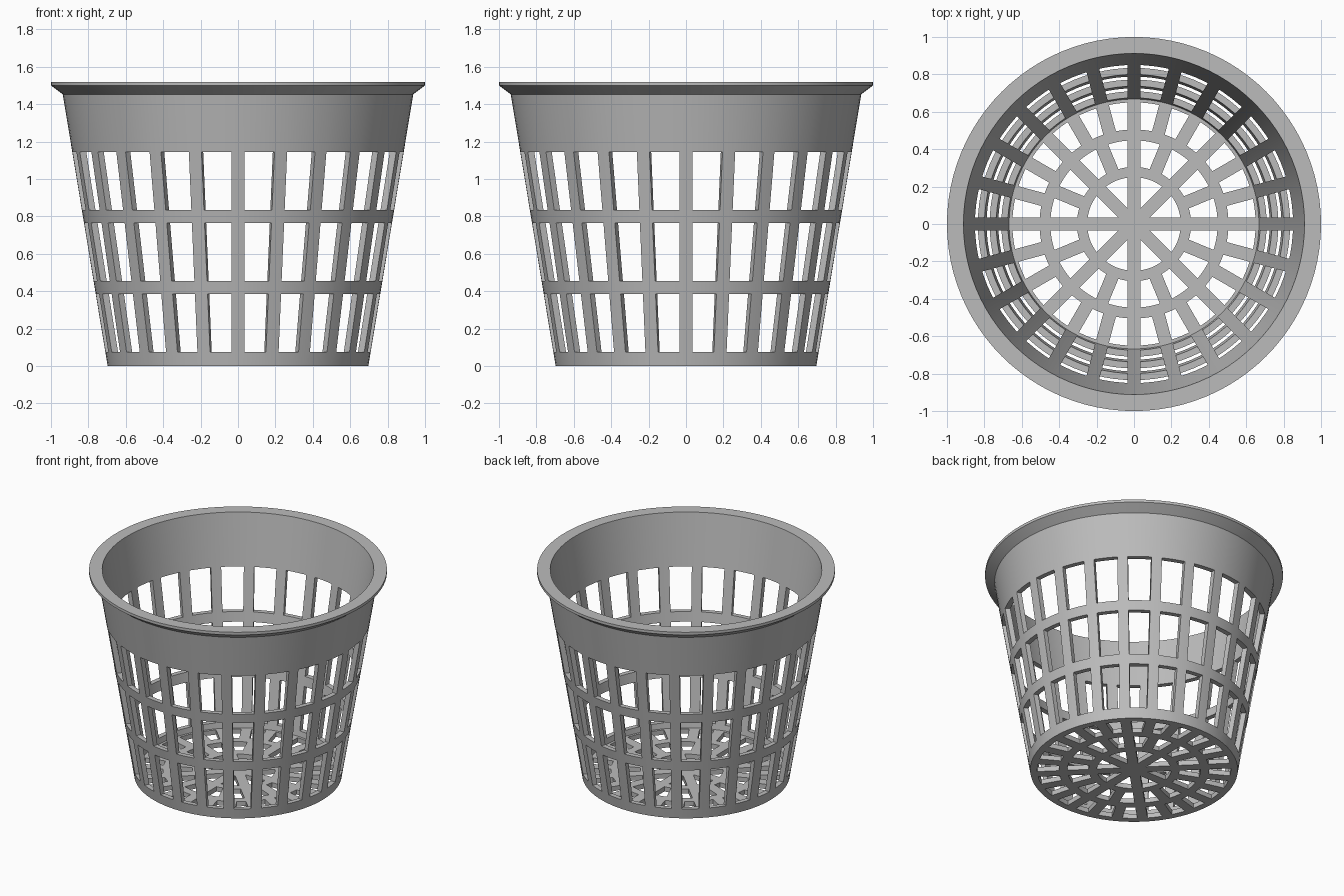
import bpy, bmesh
from math import sin, cos, asin, pi

cube = bpy.data.objects.get("Cube")
if cube:
    bpy.data.objects.remove(cube)

SEGMENTS = 96
HALF_BAR = 0.035      # half the width of every rib and spoke

grey = bpy.data.materials.new("grey plastic")
grey.use_nodes = True
grey.diffuse_color = (0.5, 0.5, 0.5, 1)
grey.node_tree.nodes["Principled BSDF"].inputs["Base Color"].default_value = (0.5, 0.5, 0.5, 1)


def add_object(name, bm):
    bmesh.ops.recalc_face_normals(bm, faces=bm.faces)
    mesh = bpy.data.meshes.new(name)
    bm.to_mesh(mesh)
    bm.free()
    mesh.materials.append(grey)
    obj = bpy.data.objects.new(name, mesh)
    bpy.context.collection.objects.link(obj)
    return obj


def lathe(name, profile):
    """Closed solid of revolution; the profile starts and ends on the axis."""
    bm = bmesh.new()
    rings = []
    for r, z in profile:
        if r == 0:
            rings.append([bm.verts.new((0, 0, z))] * SEGMENTS)
        else:
            rings.append([bm.verts.new((r * cos(2 * pi * i / SEGMENTS),
                                        r * sin(2 * pi * i / SEGMENTS), z))
                          for i in range(SEGMENTS)])
    for low, high in zip(rings, rings[1:]):
        for i in range(SEGMENTS):
            j = (i + 1) % SEGMENTS
            bm.faces.new(list(dict.fromkeys((low[i], low[j], high[j], high[i]))))
    return add_object(name, bm)


def arc(r, step, count=6):
    """Arc between two neighbouring bars of constant width."""
    start = asin(HALF_BAR / r)
    return [(r, start + (step - 2 * start) * i / count) for i in range(count + 1)]


def add_slots(bm, n, r0, r1, z0, z1):
    """Ring of n prisms that leave n parallel-sided bars between them."""
    step = 2 * pi / n
    inner = arc(r0, step) if r0 else [(HALF_BAR / sin(step / 2), step / 2)]
    outline = arc(r1, step) + inner[::-1]
    for k in range(n):
        low, high = [[bm.verts.new((r * cos(a + k * step), r * sin(a + k * step), z))
                      for r, a in outline] for z in (z0, z1)]
        bm.faces.new(low[::-1])
        bm.faces.new(high)
        for i in range(len(low)):
            j = (i + 1) % len(low)
            bm.faces.new((low[i], low[j], high[j], high[i]))


# Tapered pot with floor and flared rim
basket = lathe("basket", [(0, 0), (0.697, 0), (0.937, 1.453), (1, 1.5), (1, 1.52),
                          (0.912, 1.52), (0.668, 0.035), (0, 0.035)])

# Openings: three rows in the wall, three rings in the floor
bm = bmesh.new()
for z in (0.075, 0.455, 0.835):
    add_slots(bm, 24, 0.55, 1.1, z, z + 0.31)
for n, r0, r1 in ((8, 0, 0.25), (16, 0.305, 0.447), (24, 0.505, 0.65)):
    add_slots(bm, n, r0, r1, -0.02, 0.055)
cutter = add_object("slot_cutter", bm)
cutter.hide_render = True

cut = basket.modifiers.new("slots", "BOOLEAN")
cut.operation = "DIFFERENCE"
cut.solver = "EXACT"
cut.object = cutter

bpy.ops.object.select_all(action="DESELECT")
basket.select_set(True)
bpy.context.view_layer.objects.active = basket
bpy.ops.object.modifier_apply(modifier=cut.name)
bpy.data.objects.remove(cutter)
bpy.ops.object.shade_smooth_by_angle()
